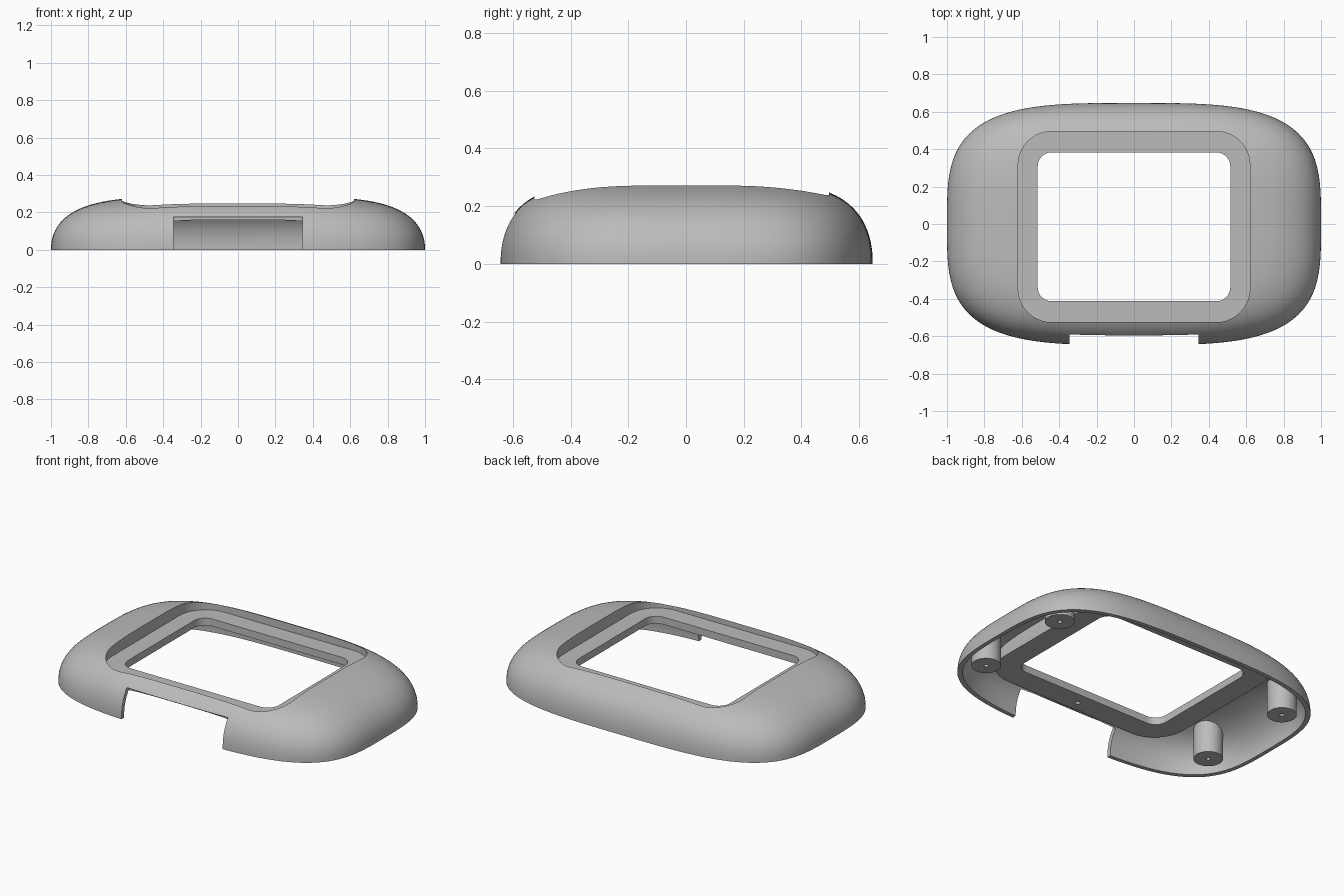
import bpy, bmesh
from math import sin, cos, pi

if "Cube" in bpy.data.objects:
    bpy.data.objects.remove(bpy.data.objects["Cube"], do_unlink=True)

grey = bpy.data.materials.new("plain_grey")
grey.use_nodes = True
grey.diffuse_color = (0.5, 0.5, 0.5, 1)
grey.node_tree.nodes["Principled BSDF"].inputs["Base Color"].default_value = (0.5, 0.5, 0.5, 1)


def loft(name, rings):
    """Closed solid from equally long rings, capped at both ends."""
    bm = bmesh.new()
    loops = [[bm.verts.new(p) for p in ring] for ring in rings]
    n = len(loops[0])
    for low, high in zip(loops, loops[1:]):
        for i in range(n):
            j = (i + 1) % n
            bm.faces.new((low[i], low[j], high[j], high[i]))
    bm.faces.new(loops[0][::-1])
    bm.faces.new(loops[-1])
    bmesh.ops.recalc_face_normals(bm, faces=bm.faces)
    mesh = bpy.data.meshes.new(name)
    bm.to_mesh(mesh)
    bm.free()
    mesh.materials.append(grey)
    ob = bpy.data.objects.new(name, mesh)
    bpy.context.collection.objects.link(ob)
    return ob


def dome(name, half_x, half_y, height, base, segments=160, steps=28, power=3.5):
    """Rounded-rectangle dome; the outline shrinks as it rises."""
    outline = []
    for i in range(segments):
        a = 2 * pi * i / segments
        r = (abs(cos(a)) ** power + abs(sin(a)) ** power) ** (-1 / power)
        outline.append((half_x * r * cos(a), half_y * r * sin(a)))
    levels = [(1, base)] if base < 0 else []
    for k in range(steps):
        t = pi / 2 * k / steps
        levels.append((cos(t) ** 0.4, height * sin(t) ** 0.9))
    return loft(name, [[(x * s, y * s, z) for x, y in outline] for s, z in levels])


def rounded_block(name, half_x, half_y, radius, z0, z1, centre=(0, 0), arc=10):
    """Upright prism with rounded corners."""
    pts = []
    for q, (sx, sy) in enumerate(((1, 1), (-1, 1), (-1, -1), (1, -1))):
        for i in range(arc + 1):
            a = pi / 2 * (q + i / arc)
            pts.append((centre[0] + sx * (half_x - radius) + radius * cos(a),
                        centre[1] + sy * (half_y - radius) + radius * sin(a)))
    return loft(name, [[(x, y, z) for x, y in pts] for z in (z0, z1)])


def rod(name, x, y, radius, z0, z1, sides=40):
    ring = [(x + radius * cos(2 * pi * i / sides), y + radius * sin(2 * pi * i / sides))
            for i in range(sides)]
    return loft(name, [[(px, py, z) for px, py in ring] for z in (z0, z1)])


def subtract(target, cutter):
    """Cut one solid from another and discard the cutter."""
    cutter.hide_render = True
    mod = target.modifiers.new("cut", "BOOLEAN")
    mod.operation = "DIFFERENCE"
    mod.solver = "EXACT"
    mod.object = cutter
    bpy.context.view_layer.objects.active = target
    bpy.ops.object.modifier_apply(modifier=mod.name)
    bpy.data.objects.remove(cutter, do_unlink=True)


WELL = (0, -0.015)
posts = [(sx * 0.81, sy * 0.32) for sx in (-1, 1) for sy in (-1, 1)]

# Hollow interior, leaving the screen well and four mounting posts standing
cavity = dome("cavity", 0.975, 0.622, 0.26, -0.05)
subtract(cavity, rounded_block("well_body", 0.65, 0.54, 0.2, 0.155, 0.5, WELL))
for x, y in posts:
    subtract(cavity, rod("post_body", x, y, 0.083, 0.02, 0.5))

# Outer shell
shell = dome("front_shell", 1.0, 0.647, 0.284, 0)
subtract(shell, cavity)

# Screen recess and window opening
subtract(shell, rounded_block("recess", 0.62, 0.51, 0.18, 0.2, 0.5, WELL))
subtract(shell, rounded_block("window", 0.515, 0.398, 0.075, 0.1, 0.5, WELL))

# Front cable notch
subtract(shell, rounded_block("notch", 0.345, 0.07, 0.001, -0.1, 0.175, (0, -0.642), arc=1))

# Screw holes in the posts, and a pin hole under the front of the well
for x, y in posts:
    subtract(shell, rod("screw_hole", x, y, 0.013, -0.01, 0.12, 16))
subtract(shell, rod("pin_hole", 0, -0.49, 0.014, 0.1, 0.185, 16))

# Smooth curved surfaces, keep cut edges crisp
bpy.ops.object.select_all(action="DESELECT")
shell.select_set(True)
bpy.context.view_layer.objects.active = shell
bpy.ops.object.shade_smooth_by_angle(angle=0.5)
